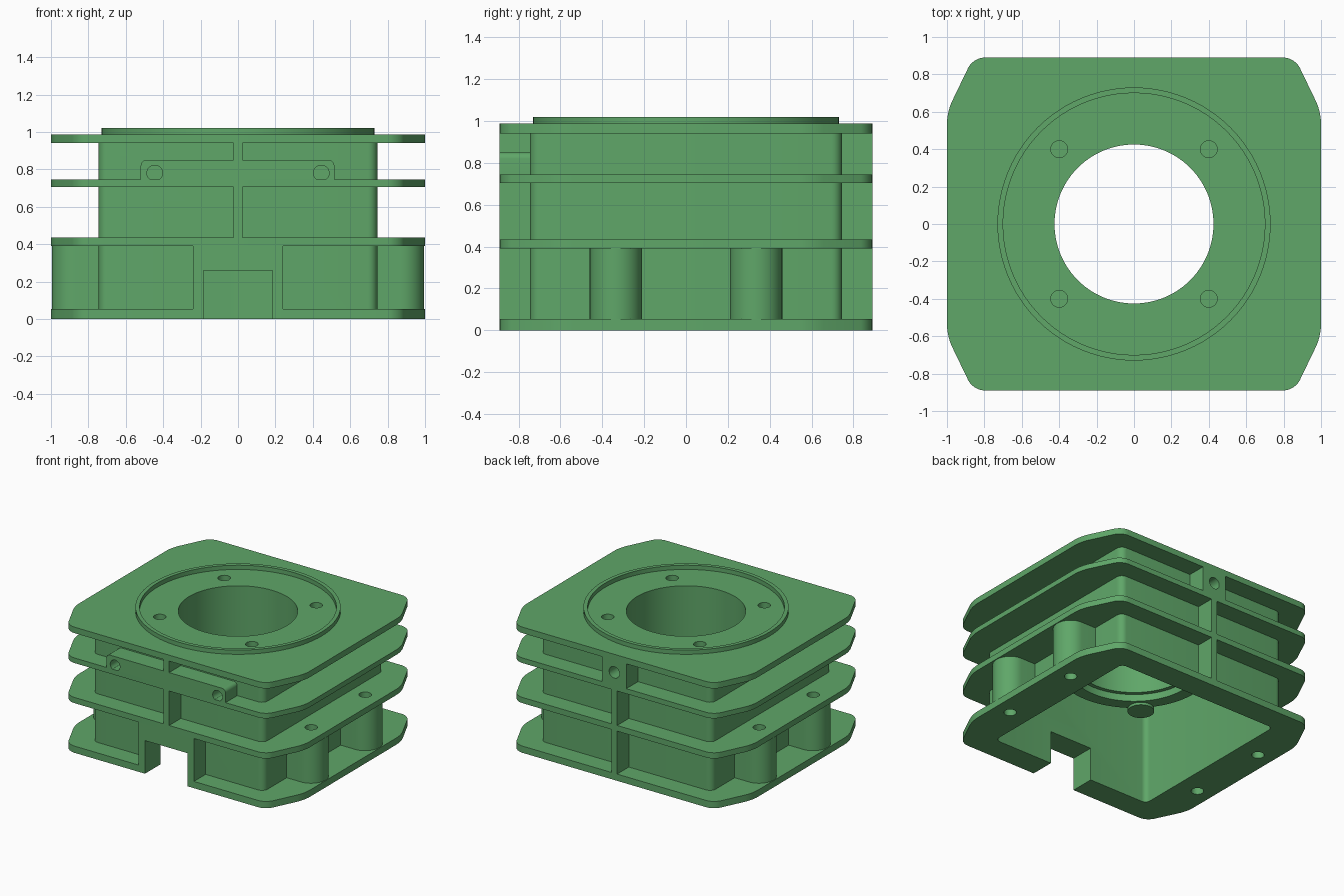
import bpy, bmesh, math
from mathutils import Matrix

cube = bpy.data.objects.get("Cube")
if cube:
    bpy.data.objects.remove(cube)

green = bpy.data.materials.new("cast_green")
green.use_nodes = True
colour = (0.115, 0.385, 0.14, 1)
green.diffuse_color = colour
green.node_tree.nodes["Principled BSDF"].inputs["Base Color"].default_value = colour

HALF_Y = 0.89                                  # fin edge at front and back
BODY, CAVITY = 0.745, 0.70                     # outer and inner wall
FINS = {"base_flange": (0, 0.053), "lower_fin": (0.39, 0.435),
        "middle_fin": (0.705, 0.745), "top_plate": (0.94, 0.987)}
parts = []


def finish(name, bm, cutter=False):
    bmesh.ops.recalc_face_normals(bm, faces=bm.faces)
    mesh = bpy.data.meshes.new(name)
    bm.to_mesh(mesh)
    bm.free()
    mesh.materials.append(green)
    ob = bpy.data.objects.new(name, mesh)
    bpy.context.collection.objects.link(ob)
    if cutter:
        ob.hide_render = True
    else:
        parts.append(ob)
    return ob


def prism(name, outline, z0, z1, rounding=0.0, matrix=None, cutter=False, rounded=None):
    """Extrude an outline upwards, rounding its upright edges."""
    bm = bmesh.new()
    face = bm.faces.new([bm.verts.new((x, y, z0)) for x, y in outline])
    out = bmesh.ops.extrude_face_region(bm, geom=[face])["geom"]
    for v in out:
        if isinstance(v, bmesh.types.BMVert):
            v.co.z = z1
    if rounding:
        edges = [e for e in bm.edges if abs(e.verts[0].co.z - e.verts[1].co.z) > 1e-4
                 and (rounded is None or rounded(e.verts[0].co))]
        bmesh.ops.bevel(bm, geom=edges, offset=rounding, segments=6,
                        profile=0.5, affect='EDGES')
    if matrix:
        bm.transform(matrix)
    return finish(name, bm, cutter)


def rect(x0, x1, y0, y1):
    return [(x0, y0), (x1, y0), (x1, y1), (x0, y1)]


def circle(x, y, r, n=32):
    return [(x + r * math.cos(2 * math.pi * i / n),
             y + r * math.sin(2 * math.pi * i / n)) for i in range(n)]


def lathe(name, profile, steps=96):
    """Revolve a closed radius/height profile about the vertical axis."""
    bm = bmesh.new()
    vs = [bm.verts.new((r, 0, z)) for r, z in profile]
    es = [bm.edges.new((vs[i - 1], vs[i])) for i in range(len(vs))]
    bmesh.ops.spin(bm, geom=vs + es, axis=(0, 0, 1), cent=(0, 0, 0),
                   angle=2 * math.pi, steps=steps)
    bmesh.ops.remove_doubles(bm, verts=bm.verts, dist=1e-4)
    return finish(name, bm)


def cut(ob, cutters):
    bpy.context.view_layer.objects.active = ob
    for c in cutters:
        mod = ob.modifiers.new("cut", 'BOOLEAN')
        mod.operation, mod.solver, mod.object = 'DIFFERENCE', 'EXACT', c
        bpy.ops.object.modifier_apply(modifier=mod.name)


# Cutters
to_front = Matrix.Rotation(math.pi / 2, 4, 'X')     # outline y becomes height
cavity = prism("cavity_cutter", rect(-CAVITY, CAVITY, -CAVITY, CAVITY),
               -0.1, 0.925, 0.04, cutter=True)
bore = prism("bore_cutter", circle(0, 0, 0.425, 96), 0.5, 1.2, cutter=True)
notch = prism("notch_cutter", rect(-0.185, 0.185, -1.1, -0.6), -0.1, 0.26, cutter=True)
corners = [(x, y) for x in (-0.4, 0.4) for y in (-0.4, 0.4)]
mounts = [(s, y) for s in (-1, 1) for y in (-0.335, 0.335)]
screw_holes = [prism("screw_cutter", circle(x, y, 0.045), 0.62, 1.1, cutter=True)
               for x, y in corners]
mount_holes = [prism("mount_cutter", circle(s * 0.87, y, 0.045), -0.1, 0.5, cutter=True)
               for s, y in mounts]
front_holes = [prism("front_hole_cutter", circle(x, 0.78, 0.042), 0.76, 1.0,
                     matrix=to_front, cutter=True) for x in (-0.445, 0.445)]
back_hole = prism("back_hole_cutter", circle(0, 0.845, 0.045), -1.0, -0.76,
                  matrix=to_front, cutter=True)

# Hollow square body
body = prism("body", rect(-BODY, BODY, -BODY, BODY), 0.01, 0.96, 0.05)
cut(body, [cavity, notch, bore] + screw_holes)

# Flange, fins and top plate share one clipped outline
quarter = [(1, 0.6), (0.86, HALF_Y)]
outline = quarter + [(-x, y) for x, y in reversed(quarter)]
outline += [(-x, -y) for x, y in outline]
for name, (z0, z1) in FINS.items():
    fin = prism(name, outline, z0, z1, 0.06)
    if name == "top_plate":
        cut(fin, [bore] + screw_holes)
    else:
        cut(fin, [cavity])
    if name == "base_flange":
        cut(fin, [notch])
    if name in ("base_flange", "lower_fin"):
        cut(fin, mount_holes)

# Raised sealing ring on top
lathe("sealing_ring", [(0.70, 0.98), (0.73, 0.98), (0.73, 1.02), (0.70, 1.02)])

# Bore sleeve with a stepped lower rim
sleeve = lathe("bore_sleeve", [(0.425, 0.96), (0.425, 0.585), (0.455, 0.585),
                               (0.455, 0.53), (0.55, 0.53), (0.55, 0.96)])
cut(sleeve, screw_holes)

# Screw posts hanging around the sleeve
for (x, y), hole in zip(corners, screw_holes):
    post = prism("screw_post", circle(x, y, 0.095), 0.51, 0.95)
    cut(post, [hole])

# Mounting bosses at the sides
for (s, y), hole in zip(mounts, mount_holes):
    arc = [(s * (0.87 + 0.125 * math.cos(a)), y + 0.125 * math.sin(a))
           for a in (math.pi * (i / 20 - 0.5) for i in range(21))]
    boss = prism("mounting_boss", arc + [(s * 0.72, y + 0.125), (s * 0.72, y - 0.125)],
                 0.045, 0.395)
    cut(boss, [hole])

# Front: notch surround, pipe block and ribs
surround = prism("notch_surround", rect(-0.24, 0.24, -HALF_Y, -0.71), 0.045, 0.395)
cut(surround, [notch])
block = prism("front_block", rect(-0.52, 0.515, 0.74, 0.85), 0.72, HALF_Y, 0.03,
              matrix=to_front, rounded=lambda co: co.y > 0.8)
cut(block, front_holes)
RIB = 0.025
for z0, z1 in ((0.43, 0.71), (0.845, 0.945)):
    prism("front_rib", rect(-RIB, RIB, -HALF_Y, -0.72), z0, z1)

# Back: full-height rib and a drilled block
prism("back_rib", rect(-RIB, RIB, 0.72, HALF_Y), 0.045, 0.71)
back_block = prism("back_block", rect(-0.105, 0.105, 0.72, HALF_Y), 0.74, 0.945)
cut(back_block, [back_hole])

# Remove cutters and smooth the curved faces
for c in [cavity, bore, notch, back_hole] + screw_holes + mount_holes + front_holes:
    bpy.data.objects.remove(c)
bpy.ops.object.select_all(action='DESELECT')
for ob in parts:
    ob.select_set(True)
bpy.context.view_layer.objects.active = parts[0]
bpy.ops.object.shade_smooth_by_angle(angle=math.radians(30))
